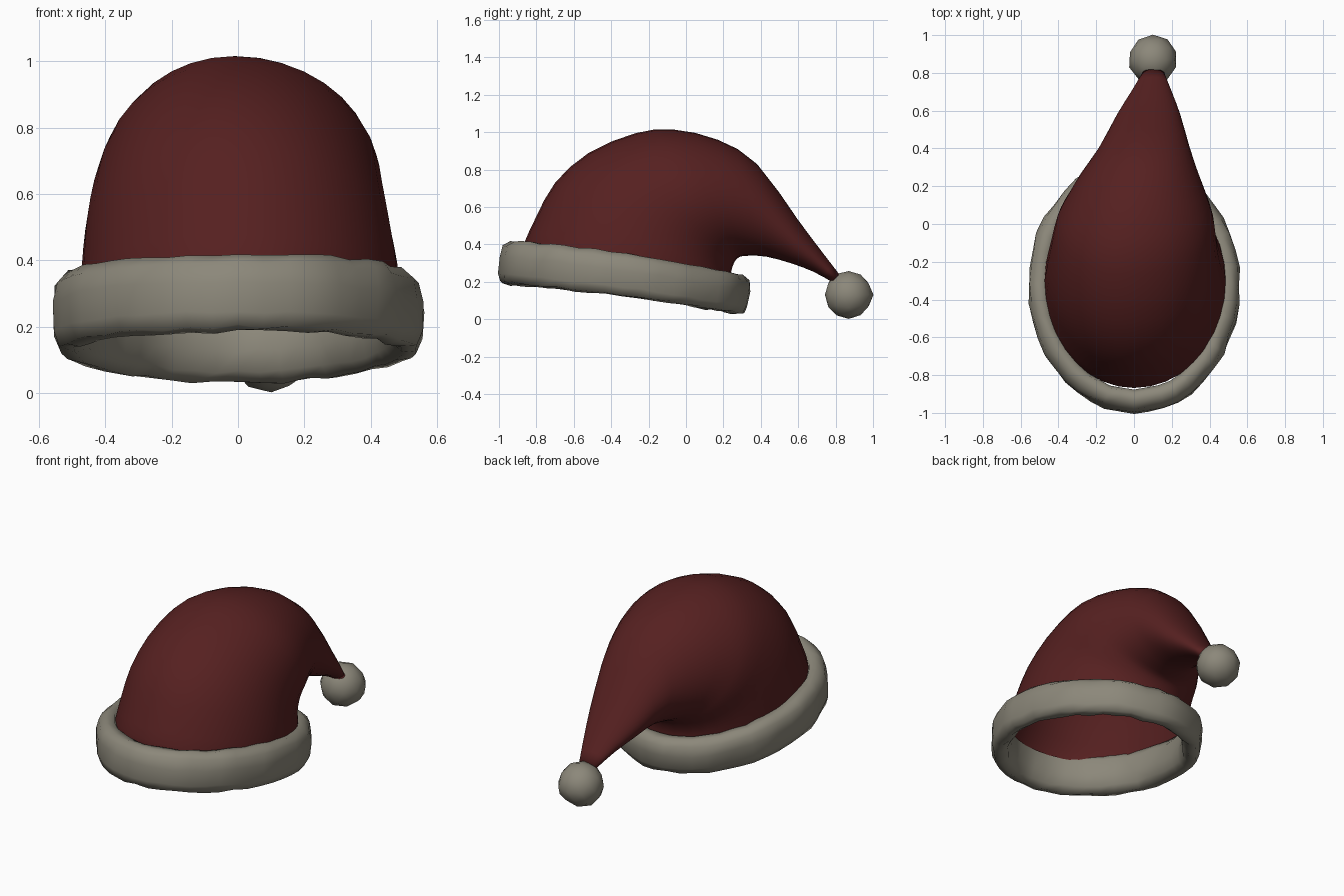
import bpy, bmesh, math, random
from mathutils import Vector

if "Cube" in bpy.data.objects:
    bpy.data.objects.remove(bpy.data.objects["Cube"])

random.seed(4)


def material(name, rgb):
    m = bpy.data.materials.new(name)
    m.diffuse_color = (*rgb, 1)
    m.use_nodes = True
    m.node_tree.nodes["Principled BSDF"].inputs["Base Color"].default_value = m.diffuse_color
    return m


RED = material("dark red felt", (0.092, 0.0145, 0.0145))
FUR = material("grey white fur", (0.262, 0.245, 0.195))


def finish(bm, name, mat):
    bmesh.ops.recalc_face_normals(bm, faces=bm.faces)
    me = bpy.data.meshes.new(name)
    bm.to_mesh(me)
    bm.free()
    me.materials.append(mat)
    for p in me.polygons:
        p.use_smooth = True
    ob = bpy.data.objects.new(name, me)
    bpy.context.collection.objects.link(ob)
    return ob


def loft(bm, rings, closed=False):
    rows = [[bm.verts.new(p) for p in r] for r in rings]
    pairs = list(zip(rows, rows[1:]))
    if closed:
        pairs.append((rows[-1], rows[0]))
    for a, b in pairs:
        n = len(a)
        for i in range(n):
            j = (i + 1) % n
            bm.faces.new((a[i], a[j], b[j], b[i]))
    return rows


def densify(rows):
    """Insert a smooth (Catmull-Rom) midpoint between neighbouring rows."""
    out = []
    for i in range(len(rows) - 1):
        p0, p1, p2 = rows[max(i - 1, 0)], rows[i], rows[i + 1]
        p3 = rows[min(i + 2, len(rows) - 1)]
        out.append(p1)
        out.append([(9 * (b + c) - a - d) / 16
                    for a, b, c, d in zip(p0, p1, p2, p3)])
    return out + [rows[-1]]


# Drooping cone: each section spans crown point to nape point (y, z),
# followed by left half width, right half width and sideways drift
SECTIONS = [
    (-0.868, 0.37, 0.24, 0.17, 0.475, 0.49, 0.0),
    (-0.86, 0.42, 0.24, 0.205, 0.475, 0.488, 0.0),
    (-0.80, 0.55, 0.24, 0.23, 0.47, 0.48, 0.0),
    (-0.70, 0.73, 0.242, 0.255, 0.455, 0.465, -0.005),
    (-0.52, 0.89, 0.25, 0.285, 0.425, 0.455, -0.015),
    (-0.27, 0.995, 0.265, 0.315, 0.39, 0.445, -0.02),
    (-0.07, 1.015, 0.29, 0.335, 0.355, 0.40, -0.005),
    (0.17, 0.96, 0.34, 0.34, 0.305, 0.325, 0.02),
    (0.38, 0.83, 0.43, 0.335, 0.235, 0.245, 0.05),
    (0.60, 0.53, 0.56, 0.30, 0.165, 0.17, 0.075),
    (0.72, 0.37, 0.68, 0.255, 0.105, 0.11, 0.09),
    (0.82, 0.24, 0.78, 0.20, 0.055, 0.06, 0.10),
]
SIDES = 36
rings = []
for y0, z0, y1, z1, wl, wr, dx in densify(SECTIONS):
    mid = Vector((dx, (y0 + y1) / 2, (z0 + z1) / 2))
    half = Vector((0, (y0 - y1) / 2, (z0 - z1) / 2))
    ring = []
    for i in range(SIDES):
        t = 2 * math.pi * i / SIDES
        s = math.sin(t)
        ring.append(mid + half * math.cos(t)
                    + Vector(((wr if s > 0 else wl) * s, 0, 0)))
    rings.append(ring)
bm = bmesh.new()
rows = loft(bm, rings)
bm.faces.new(rows[-1])
finish(bm, "hat_cone", RED)

# Fur brim: rounded rectangle (outward, up) swept round a tilted ellipse
PROFILE = [(0.058, -0.07), (0.062, 0.02), (0.05, 0.08), (0.015, 0.11),
           (-0.03, 0.108), (-0.052, 0.07), (-0.052, -0.02), (-0.04, -0.09),
           (-0.005, -0.12), (0.04, -0.112)]
STEPS = 44
rings = []
for i in range(STEPS):
    t = 2 * math.pi * i / STEPS
    c, s = math.cos(t), math.sin(t)
    lump = random.uniform(-0.006, 0.006)
    y = -0.33 + 0.605 * s
    z = 0.242 - 0.14 * (y + 0.33) - 0.02 * s * s
    high = 1.0 - 0.1 * max(s, 0)
    ring = []
    for u, v in PROFILE:
        u += lump + random.uniform(-0.005, 0.005)
        v = v * high + lump * 0.5 + random.uniform(-0.005, 0.005)
        ring.append(Vector(((0.5 + u) * c, y + u * s + 0.13 * v,
                            z + v - 0.13 * u * s)))
    rings.append(ring)
bm = bmesh.new()
loft(bm, rings, closed=True)
finish(bm, "fur_brim", FUR)

# Pompom at the tip
bm = bmesh.new()
bmesh.ops.create_icosphere(bm, subdivisions=2, radius=0.13)
for v in bm.verts:
    v.co *= random.uniform(0.97, 1.02)
    v.co += Vector((0.10, 0.87, 0.131))
finish(bm, "pompom", FUR)
